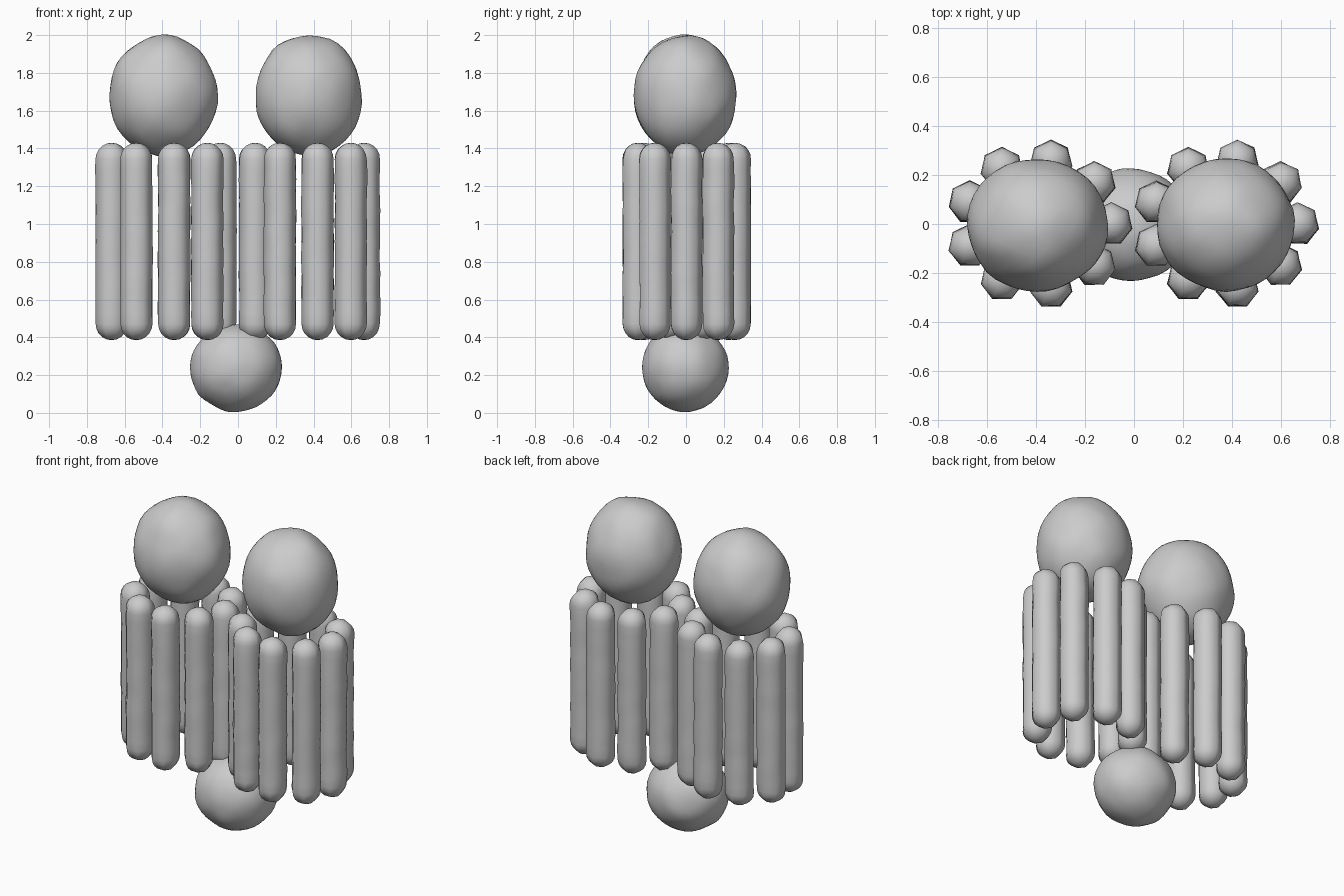
import bpy, bmesh, math
from mathutils import Vector, noise

if "Cube" in bpy.data.objects:
    bpy.data.objects.remove(bpy.data.objects["Cube"])


def finish(bm, name):
    bmesh.ops.recalc_face_normals(bm, faces=bm.faces)
    for f in bm.faces:
        f.smooth = True
    mesh = bpy.data.meshes.new(name)
    bm.to_mesh(mesh)
    bm.free()
    obj = bpy.data.objects.new(name, mesh)
    bpy.context.collection.objects.link(obj)


def lumpy_ball(name, center, radii, seed):
    bm = bmesh.new()
    bmesh.ops.create_icosphere(bm, subdivisions=4, radius=1)
    shift = Vector((seed * 7.3, seed * 3.1, seed * 5.7))
    for v in bm.verts:
        k = 1 + 0.035 * noise.noise(v.co * 1.8 + shift) + 0.01 * noise.noise(v.co * 4 + shift)
        v.co = Vector([c + r * p * k for c, r, p in zip(center, radii, v.co)])
    finish(bm, name)


def rod(name, x, y, seed, r=0.087, z0=0.385, z1=1.43, sides=7):
    bm = bmesh.new()
    # profile: dome, slightly wavy shaft, dome
    caps = [math.radians(a) for a in (18, 36, 54, 72, 90)]
    prof = [(r * math.sin(a), z0 + r - r * math.cos(a)) for a in caps]
    lo, hi = z0 + r, z1 - r
    prof += [(r, lo + (hi - lo) * i / 16) for i in range(1, 16)]
    prof += [(r * math.sin(a), z1 - r + r * math.cos(a)) for a in reversed(caps)]
    rings = []
    for rad, z in prof:
        ring = []
        for s in range(sides):
            a = math.pi / 2 + s * math.tau / sides
            d = Vector((math.cos(a), math.sin(a), 0))
            k = rad * (1 + 0.06 * noise.noise(Vector((d.x, d.y, z * 8 + seed * 9.7))))
            ring.append(bm.verts.new((x + d.x * k, y + d.y * k, z)))
        rings.append(ring)
    for a, b in zip(rings, rings[1:]):
        for s in range(sides):
            t = (s + 1) % sides
            bm.faces.new((a[s], a[t], b[t], b[s]))
    # pointed pole fans
    for ring, z in ((rings[0], z0), (rings[-1], z1)):
        pole = bm.verts.new((x, y, z))
        for s in range(sides):
            bm.faces.new((ring[s], ring[(s + 1) % sides], pole))
    finish(bm, name)


# two hollow barrels of nine rods, each with a ball on top
for side, cx in (("left", -0.39), ("right", 0.37)):
    for i in range(9):
        a = math.radians(40 * i)
        rod(f"{side}_rod_{i + 1}", cx + 0.297 * math.cos(a), 0.26 * math.sin(a),
            i + (20 if side == "right" else 1))

lumpy_ball("left_top_ball", (-0.395, -0.005, 1.68), (0.287, 0.27, 0.32), 1)
lumpy_ball("right_top_ball", (0.375, -0.003, 1.68), (0.284, 0.27, 0.32), 2)

# lower ball joining the barrels
lumpy_ball("bottom_ball", (-0.01, -0.004, 0.238), (0.243, 0.23, 0.234), 3)
